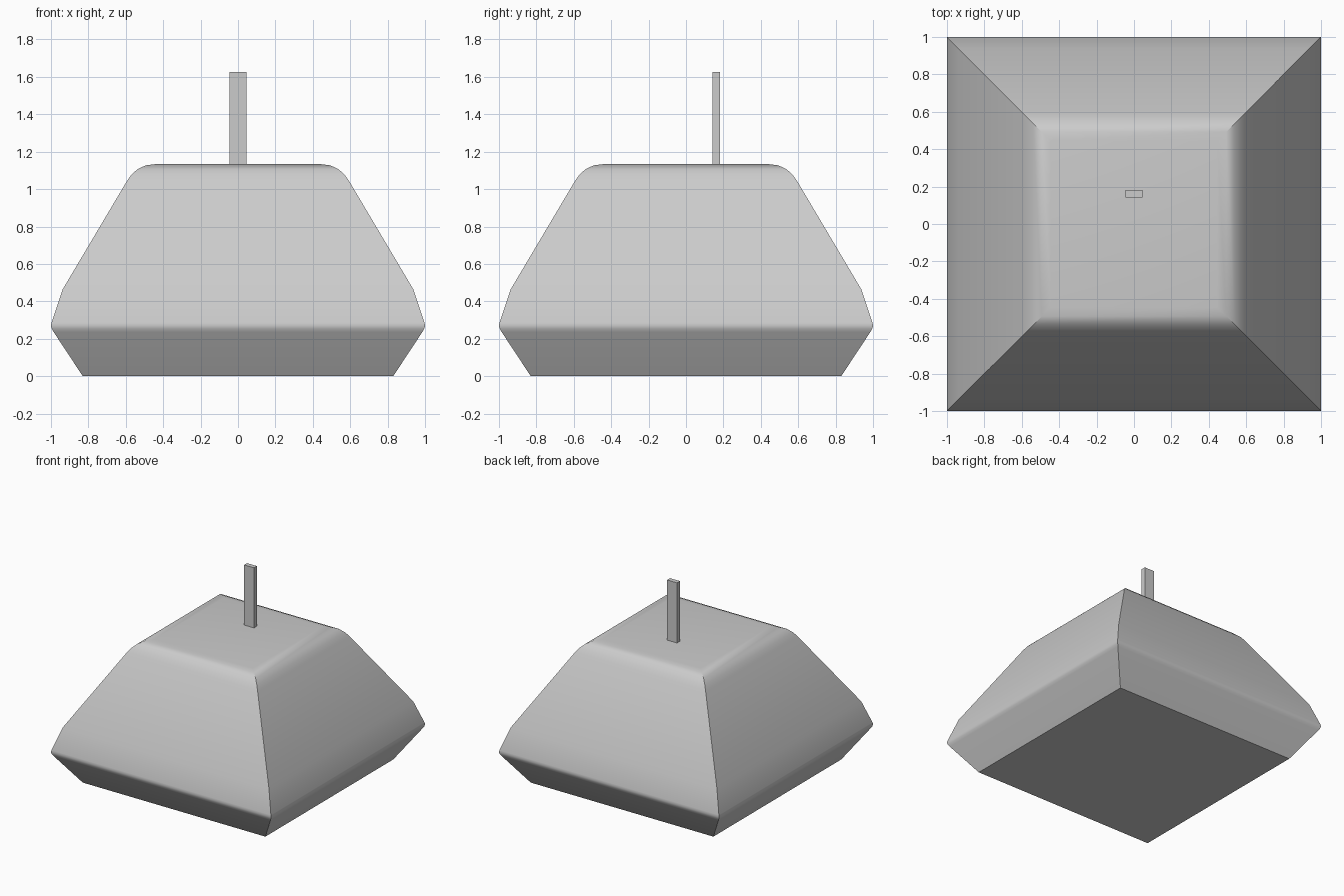
import bpy, bmesh
from math import radians

if "Cube" in bpy.data.objects:
    bpy.data.objects.remove(bpy.data.objects["Cube"])

# Half-width and height of each square cross-section, bottom to top
PROFILE = [(0.83, 0.0), (0.985, 0.235), (0.996, 0.254), (1.0, 0.27), (0.997, 0.286),
           (0.937, 0.465), (0.594, 1.043), (0.57, 1.077), (0.537, 1.107),
           (0.493, 1.127), (0.445, 1.133)]


def add_object(name, bm):
    bmesh.ops.recalc_face_normals(bm, faces=bm.faces)
    mesh = bpy.data.meshes.new(name)
    bm.to_mesh(mesh)
    bm.free()
    obj = bpy.data.objects.new(name, mesh)
    bpy.context.collection.objects.link(obj)
    return obj


# Body: stacked square rings with rounded rim and shoulder
bm = bmesh.new()
rings = [[bm.verts.new((sx * r, sy * r, z)) for sx, sy in ((-1, -1), (1, -1), (1, 1), (-1, 1))]
         for r, z in PROFILE]
for low, high in zip(rings, rings[1:]):
    for i in range(4):
        j = (i + 1) % 4
        bm.faces.new((low[i], low[j], high[j], high[i]))
bm.faces.new(rings[0][::-1])
bm.faces.new(rings[-1])
body = add_object("body", bm)
bpy.context.view_layer.objects.active = body
body.select_set(True)
bpy.ops.object.shade_smooth_by_angle(angle=radians(30))

# Post: thin upright bar set behind the centre of the top
bm = bmesh.new()
bmesh.ops.create_cube(bm, size=1)
for v in bm.verts:
    v.co.x *= 0.09
    v.co.y = v.co.y * 0.038 + 0.162
    v.co.z = v.co.z * 0.495 + 1.3795
add_object("post", bm)
